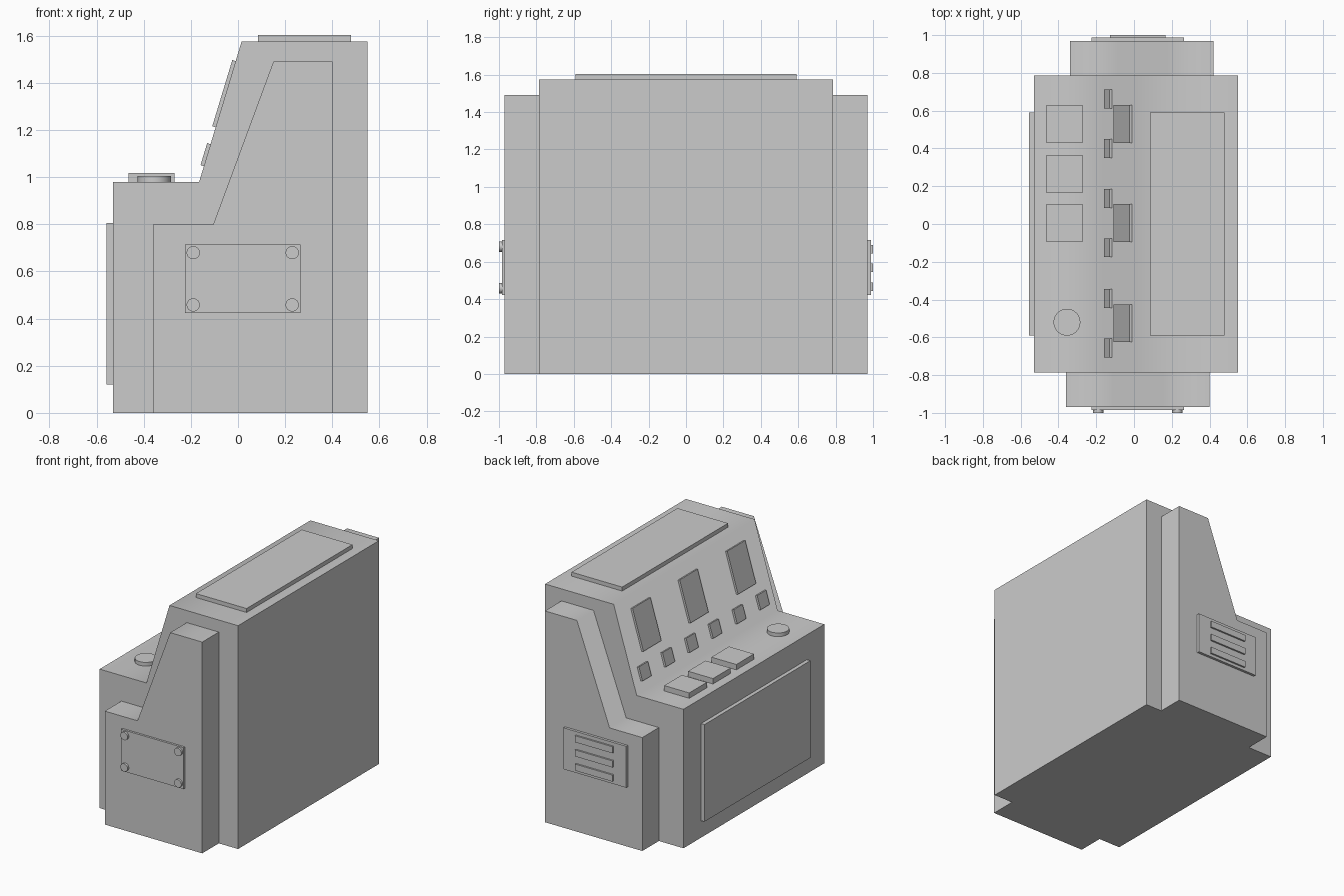
import bpy, bmesh
from math import radians, hypot
from mathutils import Matrix

if "Cube" in bpy.data.objects:
    bpy.data.objects.remove(bpy.data.objects["Cube"])


def finish(name, bm, angle=30):
    bmesh.ops.recalc_face_normals(bm, faces=bm.faces[:])
    mesh = bpy.data.meshes.new(name)
    bm.to_mesh(mesh)
    bm.free()
    obj = bpy.data.objects.new(name, mesh)
    bpy.context.collection.objects.link(obj)
    if angle:
        bpy.ops.object.select_all(action='DESELECT')
        bpy.context.view_layer.objects.active = obj
        obj.select_set(True)
        bpy.ops.object.shade_smooth_by_angle(angle=radians(angle))
    return obj


def prism(name, profile, y0, y1, angle=0):
    """Extrude an XZ profile from y0 to y1."""
    bm = bmesh.new()
    face = bm.faces.new([bm.verts.new((x, y0, z)) for x, z in profile])
    ext = bmesh.ops.extrude_face_region(bm, geom=[face])
    verts = [v for v in ext['geom'] if isinstance(v, bmesh.types.BMVert)]
    bmesh.ops.translate(bm, verts=verts, vec=(0, y1 - y0, 0))
    return finish(name, bm, angle)


def box(name, x0, x1, y0, y1, z0, z1):
    return prism(name, [(x0, z0), (x1, z0), (x1, z1), (x0, z1)], y0, y1)


def cylinder(name, centre, radius, depth, axis='Z'):
    bm = bmesh.new()
    rot = Matrix.Rotation(radians(90), 4, 'X') if axis == 'Y' else Matrix()
    bmesh.ops.create_cone(bm, cap_ends=True, segments=32, radius1=radius,
                          radius2=radius, depth=depth,
                          matrix=Matrix.Translation(centre) @ rot)
    return finish(name, bm)


# Console body with sloped instrument face
SLOPE_LOW, SLOPE_HIGH = (-0.165, 0.98), (0.015, 1.575)
prism("console_body", [(-0.53, 0), (0.55, 0), (0.55, 1.575), SLOPE_HIGH,
                       SLOPE_LOW, (-0.53, 0.98)], -0.785, 0.785, 80)

# Narrower side cabinets, following the same outline
side = [(-0.36, 0), (0.40, 0), (0.40, 1.49), (0.15, 1.49),
        (-0.105, 0.80), (-0.36, 0.80)]
prism("side_cabinet_front", side, -0.97, -0.785, 80)
prism("side_cabinet_back", [(x + 0.022, z) for x, z in side], 0.785, 0.97, 80)

# Flat cover plates
box("top_plate", 0.085, 0.48, -0.59, 0.59, 1.575, 1.603)
box("kick_panel", -0.557, -0.53, -0.59, 0.59, 0.12, 0.805)

# Desk buttons and knob
for i, y in enumerate((0.53, 0.265, 0.005)):
    box(f"desk_button_{i + 1}", -0.465, -0.27, y - 0.098, y + 0.098, 0.98, 1.018)
cylinder("desk_knob", (-0.355, -0.52, 0.993), 0.071, 0.026)

# Screens and small indicators lying on the sloped face
dx, dz = SLOPE_HIGH[0] - SLOPE_LOW[0], SLOPE_HIGH[1] - SLOPE_LOW[1]
length = hypot(dx, dz)


def slope_plate(name, y, half_width, z0, z1, thick=0.015):
    low, high = [(SLOPE_LOW[0] + dx * (z - SLOPE_LOW[1]) / dz, z) for z in (z0, z1)]
    off = (-dz / length * thick, dx / length * thick)
    outer = [(p[0] + off[0], p[1] + off[1]) for p in (high, low)]
    prism(name, [low, high] + outer, y - half_width, y + half_width)


for i, y in enumerate((-0.525, 0.005, 0.53)):
    slope_plate(f"screen_{i + 1}", y, 0.1, 1.212, 1.493)
    for side_name, d in (("a", -0.131), ("b", 0.131)):
        slope_plate(f"indicator_{i + 1}{side_name}", y + d, 0.05, 1.047, 1.14)

# Bolted access panel on the front cabinet
box("access_panel", -0.225, 0.265, -0.985, -0.97, 0.423, 0.715)
for i, x in enumerate((-0.19, 0.23)):
    for j, z in enumerate((0.458, 0.68)):
        cylinder(f"panel_bolt_{i}{j}", (x, -0.9925, z), 0.028, 0.015, 'Y')

# Vent panel with raised slats on the back cabinet
box("vent_panel", -0.225, 0.265, 0.97, 0.988, 0.423, 0.715)
for i, z in enumerate((0.467, 0.567, 0.667)):
    box(f"vent_slat_{i + 1}", -0.127, 0.167, 0.988, 1.0, z - 0.023, z + 0.023)
